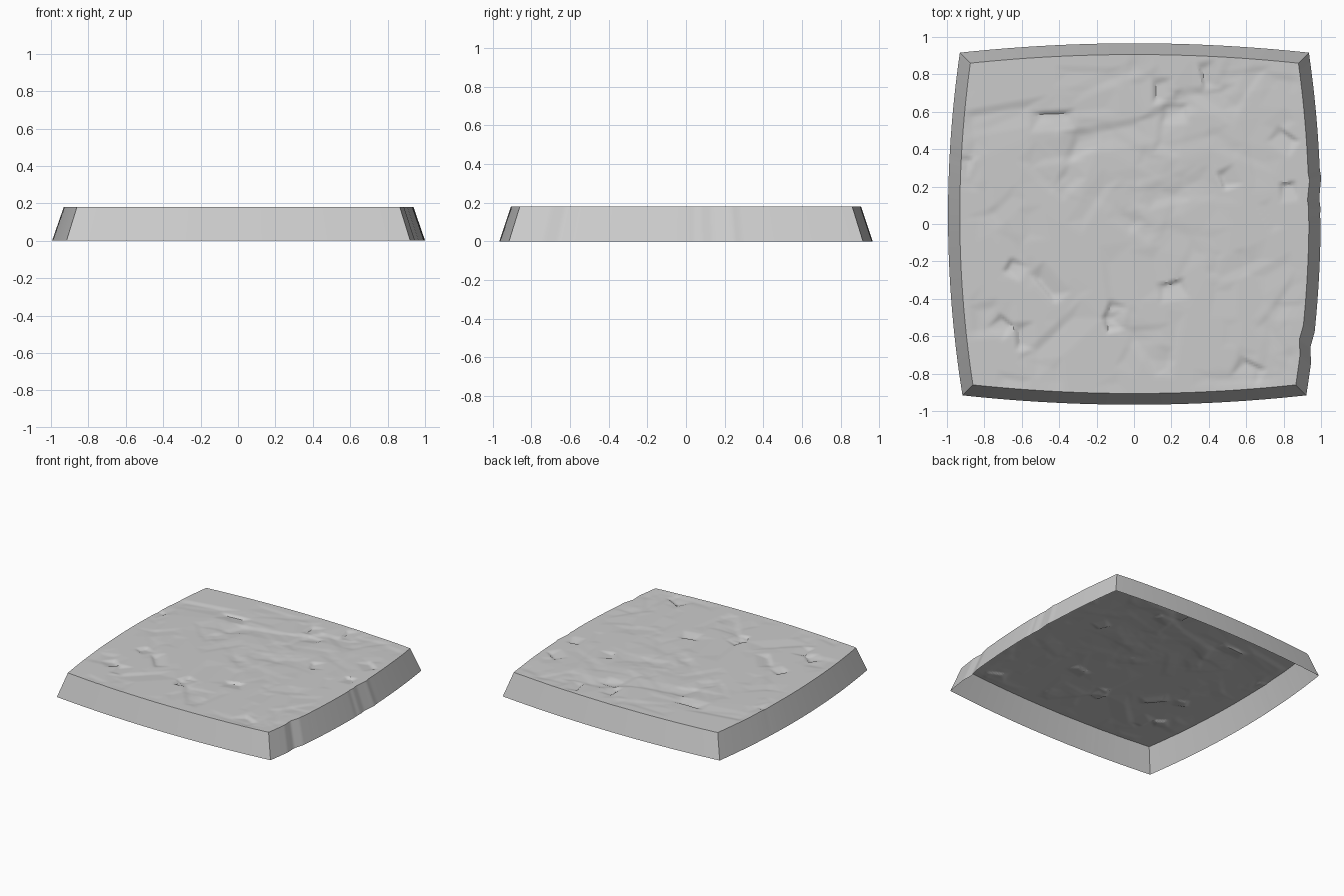
import bpy
import bmesh
import math
import random
from mathutils import Vector

random.seed(11)
if "Cube" in bpy.data.objects:
    bpy.data.objects.remove(bpy.data.objects["Cube"], do_unlink=True)

GRID = 140
HEIGHT = 0.178

# Sharp chips and long soft folds in the stone surface: start and end points
CHIPS = [
    (-.54, .6, -.33, .61), (.1, .77, .1, .65), (.16, .64, .28, .64), (.34, .85, .37, .72),
    (.78, .52, .88, .45), (.44, .27, .48, .18), (-.92, .37, -.86, .35), (-.66, -.18, -.7, -.25),
    (-.55, -.28, -.43, -.42), (.13, -.32, .26, -.29), (-.71, -.48, -.64, -.54),
    (-.64, -.54, -.63, -.67), (-.13, -.41, -.17, -.5), (-.17, -.5, -.15, -.58),
    (.58, -.71, .7, -.77), (.78, .22, .86, .23),
]
FOLDS = [
    (-.36, .5, .06, .58), (.04, .57, .24, .72), (.2, .72, .52, .75), (-.42, .22, -.32, .5),
    (.13, .6, .1, .4), (-.6, -.7, -.3, -.42), (-.95, .6, -.5, .68), (-.1, -.55, .1, -.8),
]


def make_dent(start, end, depth, steep, ramp, dark_side=True):
    """A wedge: a short steep step on one side of a line and a long ramp back up."""
    along = end - start
    length = along.length
    along = along / length
    normal = Vector((along.y, -along.x))
    if dark_side and normal.x - normal.y < 0:
        normal = -normal
    return (start + end) / 2, along, normal, length * 0.6, depth, steep, ramp


def dent_depth(dent, x, y):
    centre, along, normal, half, depth, steep, ramp = dent
    dx, dy = x - centre.x, y - centre.y
    side = dx * normal.x + dy * normal.y
    if side <= 0 or side >= ramp:
        return 0
    taper = 1 - abs(dx * along.x + dy * along.y) / half
    if taper <= 0:
        return 0
    return depth * min(1, taper * 2, side / steep, (1 - side / ramp) * 1.3)


dents = [make_dent(Vector(c[:2]), Vector(c[2:]), 0.013, 0.016, 0.11) for c in CHIPS]
dents += [make_dent(Vector(c[:2]), Vector(c[2:]), 0.008, 0.04, 0.15) for c in FOLDS]
for i in range(85):
    start = Vector((random.uniform(-.9, .9), random.uniform(-.85, .85)))
    angle = random.uniform(0, math.tau)
    end = start + Vector((math.cos(angle), math.sin(angle))) * random.uniform(.1, .35)
    dents.append(make_dent(start, end, random.uniform(.002, .005),
                           random.uniform(.025, .06), random.uniform(.08, .2), False))


def bowed(u, v, half_x, half_y, bow_x, bow_y):
    """Square outline with each side bowed outward."""
    x = u * (half_x + .007 * v + bow_x * (1 - v * v)) + .002
    y = v * (half_y + bow_y * (1 - u * u))
    return x, y


def side_chip(v):
    """Shallow notches worn into the right side."""
    notches = ((.27, .05, -.006), (.15, .07, .007), (.05, .04, .004), (-.72, .09, .014))
    return sum(d * max(0, 1 - abs(v - c) / w) for c, w, d in notches)


bm = bmesh.new()

# Chipped top surface
top = {}
for i in range(GRID + 1):
    for j in range(GRID + 1):
        u, v = 2 * i / GRID - 1, 2 * j / GRID - 1
        x, y = bowed(u, v, .87, .86, .063, .046)
        x -= side_chip(v) * max(0, u) ** 20
        worn = min(.018, sum(dent_depth(d, x, y) for d in dents))
        edge = min(1, (1 - max(abs(u), abs(v))) / .06)
        top[i, j] = bm.verts.new((x, y, HEIGHT + .003 - worn * (.3 + .7 * edge)))
for i in range(GRID):
    for j in range(GRID):
        bm.faces.new((top[i, j], top[i + 1, j], top[i + 1, j + 1], top[i, j + 1]))

# Sloped walls, open underneath
ring = [(i, 0) for i in range(GRID)] + [(GRID, j) for j in range(GRID)]
ring += [(GRID - i, GRID) for i in range(GRID)] + [(0, GRID - j) for j in range(GRID)]
base = []
for i, j in ring:
    u, v = 2 * i / GRID - 1, 2 * j / GRID - 1
    x, y = bowed(u, v, .926, .916, .07, .05)
    if i == GRID:
        x -= side_chip(v)
    base.append(bm.verts.new((x, y, 0)))
for k, key in enumerate(ring):
    n = (k + 1) % len(ring)
    bm.faces.new((top[key], base[k], base[n], top[ring[n]]))

mesh = bpy.data.meshes.new("stone_slab")
bm.to_mesh(mesh)
bm.free()
slab = bpy.data.objects.new("stone_slab", mesh)
bpy.context.collection.objects.link(slab)

# Plain grey stone
stone = bpy.data.materials.new("grey_stone")
stone.use_nodes = True
grey = (.6, .6, .6, 1)
stone.diffuse_color = grey
stone.node_tree.nodes["Principled BSDF"].inputs["Base Color"].default_value = grey
mesh.materials.append(stone)

bpy.ops.object.select_all(action="DESELECT")
slab.select_set(True)
bpy.context.view_layer.objects.active = slab
bpy.ops.object.shade_smooth_by_angle(angle=math.radians(30))
